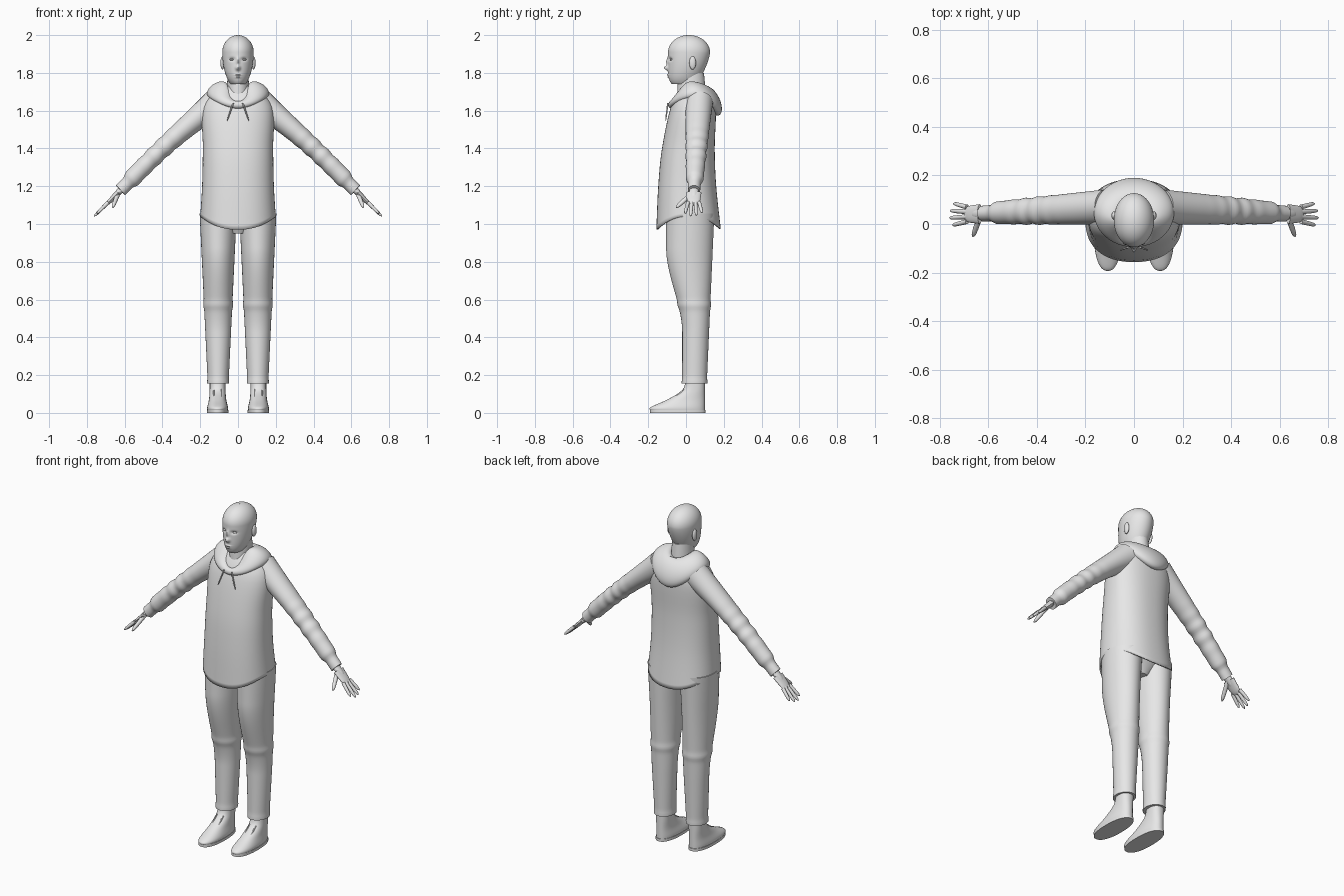
import bpy, bmesh, math
from mathutils import Vector

cube = bpy.data.objects.get("Cube")
if cube:
    bpy.data.objects.remove(cube, do_unlink=True)

grey = bpy.data.materials.new("plain grey")
grey.use_nodes = True
grey.diffuse_color = (0.8, 0.8, 0.8, 1)
shader = grey.node_tree.nodes["Principled BSDF"]
shader.inputs["Base Color"].default_value = grey.diffuse_color
parts = []


def bump(value, centre, spread):
    return math.exp(-((value - centre) / spread) ** 2)


def smoothstep(low, high, value):
    t = min(max((value - low) / (high - low), 0), 1)
    return t * t * (3 - 2 * t)


def sample(rule, count):
    """Evaluate a rule at even steps from zero to one."""
    return [rule(i / count) for i in range(count + 1)]


def smooth_rows(rows, steps=6):
    """Catmull-Rom interpolation through rows of numbers."""
    padded = [rows[0], *rows, rows[-1]]
    result = []
    for before, start, end, after in zip(padded, padded[1:], padded[2:], padded[3:]):
        for k in range(steps):
            t = k / steps
            result.append([
                b + t / 2 * (c - a + t * (2 * a - 5 * b + 4 * c - d + t * (3 * (b - c) + d - a)))
                for a, b, c, d in zip(before, start, end, after)])
    return result + [rows[-1]]


def finish(name, mesh_data):
    mesh = bpy.data.meshes.new(name)
    mesh_data.to_mesh(mesh)
    mesh_data.free()
    mesh.materials.append(grey)
    obj = bpy.data.objects.new(name, mesh)
    bpy.context.collection.objects.link(obj)
    parts.append(obj)
    return obj


def skin(name, rings, capped=True):
    """Join rings of points into one surface."""
    mesh_data = bmesh.new()
    loops = [[mesh_data.verts.new(point) for point in ring] for ring in rings]
    for low, high in zip(loops, loops[1:]):
        for i in range(len(low)):
            mesh_data.faces.new((low[i - 1], low[i], high[i], high[i - 1]))
    if capped:
        mesh_data.faces.new(loops[0])
        mesh_data.faces.new(loops[-1])
    bmesh.ops.recalc_face_normals(mesh_data, faces=mesh_data.faces)
    return finish(name, mesh_data)


def loft(name, rows, centre=0, sides=48, power=2, capped=True):
    """Rows: half width, front y, back y, front z, then optional side z and back z."""
    rings = []
    for half, front, back, z_front, *others in rows:
        z_side, z_back = others or (z_front, z_front)
        ring = []
        for i in range(sides):
            angle = math.tau * i / sides
            c, s = math.cos(angle), math.sin(angle)
            x = centre + half * math.copysign(abs(c) ** (2 / power), c)
            y = math.copysign(abs(s) ** (2 / power), s)
            z = z_side + ((z_back if s > 0 else z_front) - z_side) * s * s
            ring.append((x, (front + back) / 2 + (back - front) / 2 * y, z))
        rings.append(ring)
    return skin(name, rings, capped)


def limb(name, start, end, shape, side, sag=0, count=12, sides=20):
    """Sweep an ellipse from start to end; shape(t) gives its half depth and half thickness."""
    start, end = Vector(start), Vector(end)
    along = (end - start).normalized()
    depth_axis = Vector((0, 1, 0))
    depth_axis = (depth_axis - along * depth_axis.dot(along)).normalized()
    thick_axis = along.cross(depth_axis)
    rings = []
    for i in range(count + 1):
        t = i / count
        depth, thick = shape(t)
        middle = start.lerp(end, t)
        middle.z += sag * math.sin(math.pi * t)
        ring = []
        for k in range(sides):
            angle = math.tau * k / sides
            p = middle + depth_axis * depth * math.cos(angle) + thick_axis * thick * math.sin(angle)
            ring.append((side * p.x, p.y, p.z))
        rings.append(ring)
    return skin(name, rings)


def rod(name, start, end, depth, thick, side):
    """Straight limb with a rounded far end."""
    def shape(t):
        taper = (1 - 0.2 * t) * math.sqrt(1.02 - t ** 8)
        return depth * taper, thick * taper
    return limb(name, start, end, shape, side)


def ball(name, centre, size):
    mesh_data = bmesh.new()
    bmesh.ops.create_uvsphere(mesh_data, u_segments=20, v_segments=12, radius=1)
    obj = finish(name, mesh_data)
    obj.location, obj.scale = centre, size


# Head: domed skull above the temples, narrowing jaw below
def head_ring(step):
    t = math.sin(step * math.pi / 2)
    z = 1.742 + 0.258 * t
    temple = 0.65
    if t > temple:
        dome = math.sqrt(max(1 - ((t - temple) / (1 - temple)) ** 2, 0.001))
        return 0.083 * dome, 0.015 - 0.11 * dome, 0.015 + 0.112 * dome, z
    drop = 1 - t / temple
    chin = 1 - 0.2 * (1 - t) ** 12
    return (0.083 * (1 - 0.4 * drop ** 2) * chin, -0.095 * chin,
            0.127 - 0.07 * drop ** 1.5, z)


head = loft("head", sample(head_ring, 100), sides=128)

# Face: soft spots pushed out or in
face_spots = {  # x, z, spread in x, spread in z, push
    "nose": (0, 1.826, 0.011, 0.012, -0.022),
    "bridge": (0, 1.86, 0.008, 0.02, -0.01),
    "socket": (0.032, 1.872, 0.014, 0.009, 0.009),
    "upper_lip": (0, 1.789, 0.017, 0.004, -0.008),
    "lower_lip": (0, 1.777, 0.015, 0.004, -0.007)}
for vert in head.data.vertices:
    if vert.co.y < 0:
        x, z = abs(vert.co.x), vert.co.z
        vert.co.y += sum(push * bump(x, spot_x, wide) * bump(z, spot_z, tall)
                         for spot_x, spot_z, wide, tall, push in face_spots.values())

loft("neck", [(0.062, -0.05, 0.11, 1.64), (0.055, -0.04, 0.095, 1.8)])

# Sweatshirt body with a curved open hem
body_rows = [
    (0.2, -0.157, 0.184, 0.97, 1.04, 0.975),
    (0.19, -0.147, 0.16, 1.2, 1.2, 1.2),
    (0.186, -0.127, 0.152, 1.4, 1.4, 1.4),
    (0.184, -0.08, 0.157, 1.62, 1.62, 1.62),
    (0.09, -0.02, 0.12, 1.73, 1.73, 1.73)]
body = loft("sweatshirt_body", smooth_rows(body_rows), sides=64, power=2.3, capped=False)
body.modifiers.new("fabric", 'SOLIDIFY').thickness = 0.008


# Hood lying folded around the neck, hanging lower at the back
def hood_ring(t):
    c, s = math.cos(math.tau * t), math.sin(math.tau * t)
    return (0.11 - 0.055 * c, 0.02 * c - 0.075, 0.14 - 0.05 * c,
            1.63 + 0.02 * s, 1.71 + 0.04 * s + 0.02 * c, 1.65 + 0.065 * s + 0.04 * c)


loft("hood", sample(hood_ring, 32), sides=64, capped=False)
loft("trouser_seat", smooth_rows([(0.06, -0.05, 0.09, 0.95), (0.18, -0.1, 0.145, 1.05)]))


# Sleeve: wide shoulder, gathered elbow, tight cuff
def sleeve_shape(t):
    gather = 0.003 * math.sin(60 * t) * bump(t, 0.6, 0.15)
    cuff = 1 - 0.25 * smoothstep(0.88, 0.93, t)
    return (0.073 - 0.03 * t + gather) * cuff, (0.047 + 0.03 * (1 - t) ** 3 + gather) * cuff


# Trouser leg: straight shin, fuller thigh, creased knee
def leg_ring(t):
    z = 0.155 + 0.9 * t
    crease = 0.004 * bump(z, 0.57, 0.02) + 0.003 * bump(z, 0.16, 0.02)
    return (0.055 + 0.043 * t + crease, -0.02 - 0.085 * smoothstep(0.3, 0.8, t) - crease,
            0.11 + 0.04 * t + crease, z)


shoe_rows = [
    (0.054, -0.187, 0.1, 0.01), (0.055, -0.187, 0.1, 0.03), (0.046, -0.1, 0.1, 0.07),
    (0.042, -0.02, 0.1, 0.12), (0.042, 0, 0.1, 0.18)]

for side, word in ((1, "left"), (-1, "right")):
    ball(word + "_eye", (side * 0.032, -0.077, 1.871), (0.013, 0.009, 0.006))
    ball(word + "_ear", (side * 0.082, 0.035, 1.853), (0.011, 0.018, 0.035))
    rod(word + "_drawstring", (0.025, -0.096, 1.64), (0.058, -0.108, 1.545), 0.004, 0.004, side)

    limb(word + "_sleeve", (0.11, 0.07, 1.645), (0.622, 0.043, 1.178),
         sleeve_shape, side, sag=0.02, count=60, sides=32)

    # Hand
    rod(word + "_wrist", (0.6, 0.043, 1.2), (0.67, 0.041, 1.13), 0.026, 0.018, side)
    rod(word + "_palm", (0.635, 0.041, 1.165), (0.7, 0.04, 1.1), 0.04, 0.014, side)
    lengths = {"index": 0.06, "middle": 0.073, "ring": 0.07, "little": 0.056}
    for i, (label, length) in enumerate(lengths.items()):
        base, tip = 0.01 + 0.02 * i, 0.03 * i - 0.005
        rod(f"{word}_{label}_finger", (0.688, base, 1.114),
            (0.688 + length, tip, 1.114 - length), 0.01, 0.01, side)
    rod(word + "_thumb", (0.635, 0.03, 1.16), (0.664, -0.053, 1.086), 0.013, 0.012, side)

    loft(word + "_trouser_leg", sample(leg_ring, 80), side * 0.105)

    # Shoe with flat sole and raised tongue edges
    loft(word + "_shoe", smooth_rows(shoe_rows), side * 0.108, power=2.3)
    loft(word + "_shoe_sole", [(0.057, -0.19, 0.104, z) for z in (0, 0.016)],
         side * 0.108, power=2.3)
    for label, x in (("inner", 0.088), ("outer", 0.128)):
        rod(f"{word}_{label}_tongue_edge", (x, -0.08, 0.065), (x, 0, 0.13), 0.006, 0.004, side)

# Smooth shading with crisp hems
bpy.ops.object.select_all(action='DESELECT')
for part in parts:
    part.select_set(True)
bpy.context.view_layer.objects.active = head
bpy.ops.object.shade_smooth_by_angle(angle=math.radians(45))
